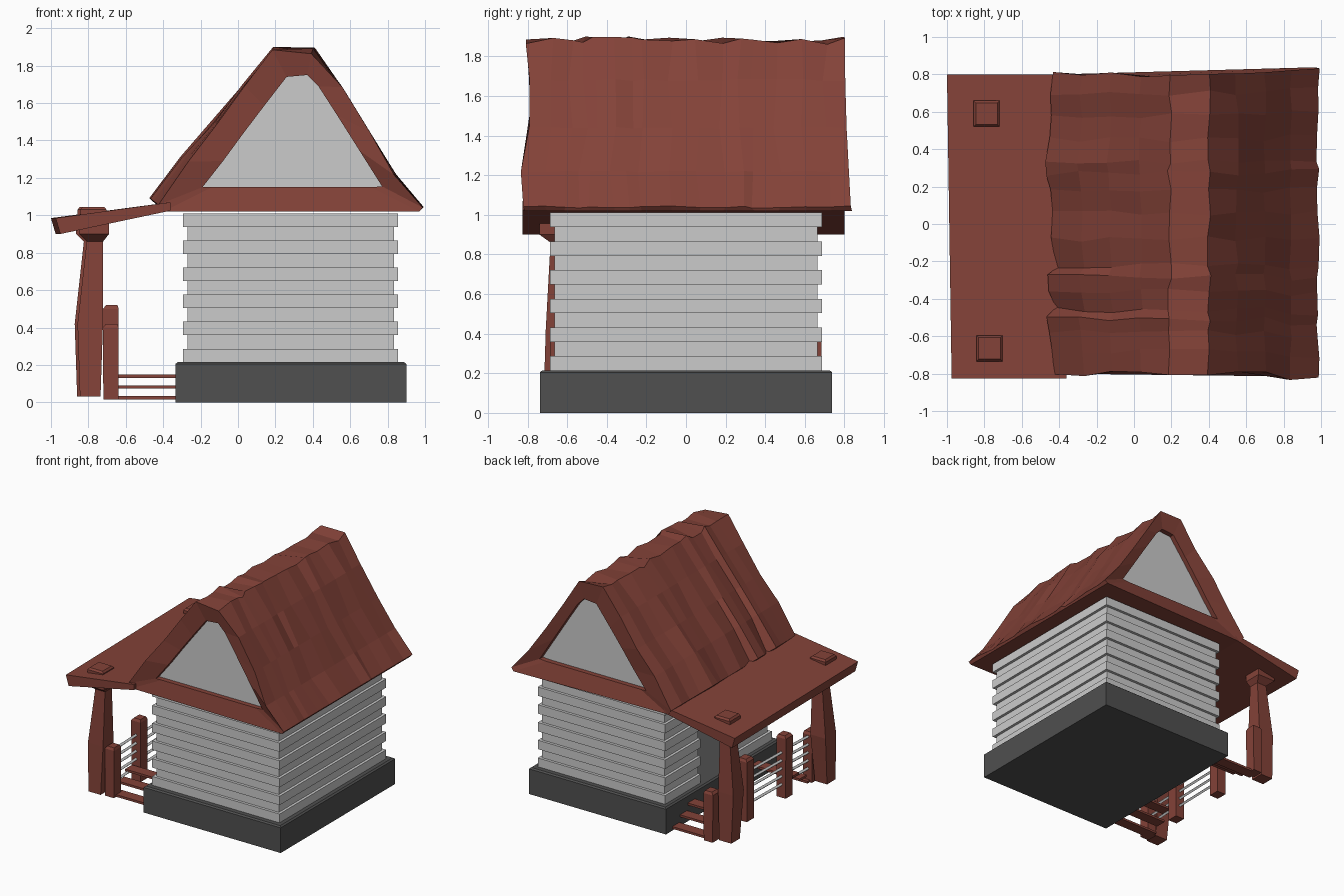
import bpy, bmesh, random
from mathutils import Vector

if "Cube" in bpy.data.objects:
    bpy.data.objects.remove(bpy.data.objects["Cube"])

random.seed(4)


def material(name, rgb):
    m = bpy.data.materials.new(name)
    m.diffuse_color = (*rgb, 1)
    m.use_nodes = True
    m.node_tree.nodes["Principled BSDF"].inputs["Base Color"].default_value = m.diffuse_color
    return m


WOOD = material("red_wood", (0.23, 0.055, 0.04))
STONE = material("dark_stone", (0.08, 0.08, 0.08))


def finish(name, bm, mat=None):
    bmesh.ops.recalc_face_normals(bm, faces=bm.faces)
    me = bpy.data.meshes.new(name)
    bm.to_mesh(me)
    bm.free()
    ob = bpy.data.objects.new(name, me)
    bpy.context.collection.objects.link(ob)
    if mat:
        me.materials.append(mat)
    return ob


def loft(bm, rings, caps=True):
    vs = [[bm.verts.new(p) for p in r] for r in rings]
    n = len(vs[0])
    for a, b in zip(vs, vs[1:]):
        for i in range(n):
            j = (i + 1) % n
            bm.faces.new((a[i], a[j], b[j], b[i]))
    if caps:
        bm.faces.new(vs[0])
        bm.faces.new(vs[-1])


def rect(cx, cy, hx, hy, z):
    return [(cx + sx * hx, cy + sy * hy, z) for sx, sy in ((-1, -1), (1, -1), (1, 1), (-1, 1))]


def box(bm, x0, x1, y0, y1, z0, z1):
    cx, cy, hx, hy = (x0 + x1) / 2, (y0 + y1) / 2, (x1 - x0) / 2, (y1 - y0) / 2
    loft(bm, [rect(cx, cy, hx, hy, z0), rect(cx, cy, hx, hy, z1)])


# Stone foundation
bm = bmesh.new()
loft(bm, [rect(0.283, 0, 0.618, 0.737, 0), rect(0.283, 0, 0.618, 0.737, 0.205),
          rect(0.283, 0, 0.605, 0.725, 0.215)])
finish("foundation", bm, STONE)

# Stacked board walls with a doorway towards the porch
bm = bmesh.new()
H, T, DOOR = 0.0724, 0.07, (-0.25, 0.23)
for k in range(11):
    out = 0.0 if k % 2 == 0 else 0.022
    x0, x1, yy = -0.293 + out, 0.856 - out, 0.687 - out
    t = T - out
    z0, z1 = 0.214 + k * H, 0.214 + (k + 1) * H
    box(bm, x0, x1, -yy, -yy + t, z0, z1)
    box(bm, x0, x1, yy - t, yy, z0, z1)
    box(bm, x1 - t, x1, -yy + t, yy - t, z0, z1)
    if k < 9:
        box(bm, x0, x0 + t, -yy + t, DOOR[0], z0, z1)
        box(bm, x0, x0 + t, DOOR[1], yy - t, z0, z1)
    else:
        box(bm, x0, x0 + t, -yy + t, yy - t, z0, z1)
finish("walls", bm)

# Main roof: uneven outer shell, gable frames stepping in to the panels
OUTER = [(-.40, 1.02), (-.43, 1.06), (-.27, 1.29), (-.12, 1.48), (.04, 1.69), (.19, 1.88),
         (.40, 1.875), (.55, 1.68), (.70, 1.44), (.84, 1.22), (.985, 1.04), (.97, 1.02)]
INNER = [(-.14, 1.15), (-.19, 1.15), (-.08, 1.29), (.03, 1.44), (.14, 1.585), (.26, 1.74),
         (.37, 1.75), (.43, 1.69), (.53, 1.535), (.65, 1.345), (.77, 1.155), (.71, 1.15)]
ROWS = [-.80, -.68, -.58, -.51, -.46, -.36, -.28, -.22, -.08, .06, .18, .27, .33, .45, .58, .70, .80]
BUMP = [0, .01, .03, .045, -.01, .03, .04, -.015, .02, .01, .02, .05, .055, .03, .02, .03, 0]


def inner_ring(y):
    return [(x, y, z) for x, z in INNER]


rings = [inner_ring(-.74), inner_ring(-.785)]
for y, b in zip(ROWS, BUMP):
    ring = []
    for i, (x, z) in enumerate(OUTER):
        j = random.uniform(-.012, .012)
        if 1 <= i <= 4:
            f = b * (1.15 - .22 * i) + j * .6
            x, z = x - .8 * f, z + .6 * f
        elif 5 <= i <= 6:
            x, z = x + j, z + random.uniform(-.015, .022)
        elif 7 <= i <= 10:
            x, z = x + .8 * j, z + .5 * j
        yy = y * (1.035 if i > 8 else 1) + (random.uniform(-.015, .015) if i else 0)
        ring.append((x, yy, z))
    rings.append(ring)
rings += [inner_ring(.785), inner_ring(.74)]
bm = bmesh.new()
loft(bm, rings, caps=False)
finish("main_roof", bm, WOOD)

# Gable panels
for name, y in (("front_gable", -.745), ("back_gable", .745)):
    bm = bmesh.new()
    s = .02 if y < 0 else -.02
    loft(bm, [inner_ring(y), inner_ring(y + s)])
    finish(name, bm)

# Sloping porch roof
bm = bmesh.new()
SLAB = [(-1.0, .985), (-.975, .90), (-.36, 1.025), (-.36, 1.07)]
ends = []
for y, dx in ((-.825, .025), (.80, 0)):
    ends.append([(x + (dx if x < -.9 else 0), y, z) for x, z in SLAB])
loft(bm, ends)
finish("porch_roof", bm, WOOD)

# Crooked porch posts with chamfered heads poking through the roof
PROFILE = [(0, .055, .03), (.0, .068, .42), (.005, .044, .86), (.0, .08, .90),
           (.0, .08, .985), (-.003, .07, 1.0), (-.003, .07, 1.03), (-.003, .058, 1.045)]
for name, cx, cy, lean in (("front_post", -.77, -.665, .025), ("back_post", -.785, .59, -.02)):
    bm = bmesh.new()
    loft(bm, [rect(cx - .02 * (h < .5) + d, cy + (lean if .4 < h < .87 else 0), w, min(w, .075), h)
              for d, w, h in PROFILE])
    finish(name, bm, WOOD)

# Fence posts
for i, (y, h) in enumerate(((.64, .42), (.2, .52), (-.3, .52), (-.64, .42))):
    bm = bmesh.new()
    loft(bm, [rect(-.68, y, .04, .045, .015), rect(-.68, y, .042, .045, h - .02),
              rect(-.675, y, .03, .035, h)])
    finish(f"fence_post_{i + 1}", bm, WOOD)

# Fence rails, left grey
bm = bmesh.new()
for k in range(5):
    z = .12 + k * .065
    for y0, y1 in ((-.62, -.3), (-.3, .2)):
        loft(bm, [[(-.68 + a, y, z + c) for a, c in ((-.013, 0), (0, -.013), (.013, 0), (0, .013))]
                  for y, z in ((y0, z), (y1, z + .01))])
finish("fence_rails", bm)

# Porch steps rising from both ends towards the doorway
bm = bmesh.new()
for k in range(3):
    z = .015 + k * .058
    for s in (-1, 1):
        y = s * (.61 - .1 * k)
        box(bm, -.70, -.325, y - .045, y + .045, z, z + .018)
finish("porch_steps", bm, WOOD)
